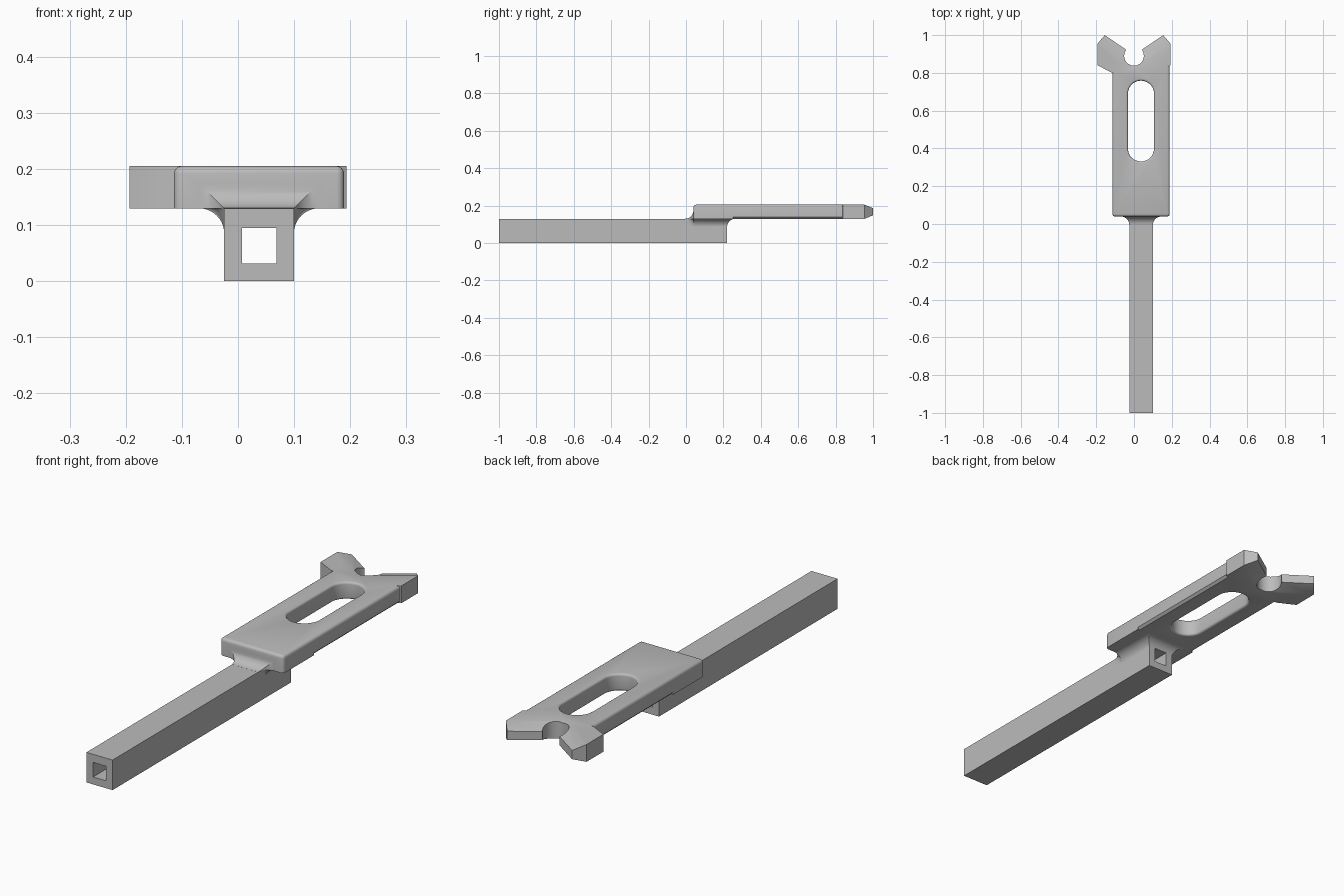
import bpy, bmesh, math

if "Cube" in bpy.data.objects:
    bpy.data.objects.remove(bpy.data.objects["Cube"])

GREY = bpy.data.materials.new("plain grey")
GREY.diffuse_color = (0.5, 0.5, 0.5, 1)
GREY.use_nodes = True
GREY.node_tree.nodes["Principled BSDF"].inputs["Base Color"].default_value = GREY.diffuse_color

X0, X1 = -0.025, 0.10      # tube sides
ZB, ZT = 0.13, 0.205       # plate underside and top
R = 0.045                  # fillet radius
STEPS = 10


def loft(name, rings):
    """Closed solid skinned through rings of equal point count."""
    bm = bmesh.new()
    vs = [[bm.verts.new(p) for p in ring] for ring in rings]
    n = len(rings[0])
    for a, b in zip(vs, vs[1:]):
        for i in range(n):
            j = (i + 1) % n
            bm.faces.new((a[i], a[j], b[j], b[i]))
    bm.faces.new(vs[0])
    bm.faces.new(vs[-1])
    bmesh.ops.recalc_face_normals(bm, faces=bm.faces)
    me = bpy.data.meshes.new(name)
    bm.to_mesh(me)
    bm.free()
    ob = bpy.data.objects.new(name, me)
    bpy.context.collection.objects.link(ob)
    return ob


def prism(name, outline, z0, z1):
    return loft(name, [[(x, y, z) for x, y in outline] for z in (z0, z1)])


def box(name, x0, x1, y0, y1, z0, z1):
    return prism(name, [(x0, y0), (x1, y0), (x1, y1), (x0, y1)], z0, z1)


def combine(target, other, op):
    mod = target.modifiers.new("bool", 'BOOLEAN')
    mod.object, mod.operation, mod.solver = other, op, 'MANIFOLD'
    bpy.context.view_layer.objects.active = target
    bpy.ops.object.modifier_apply(modifier=mod.name)
    bpy.data.objects.remove(other)


# plate with rounded top and corner edges
plate = box("slotted_fork_tool", -0.114, 0.189, 0.04, 0.87, ZB, ZT)
bm = bmesh.new()
bm.from_mesh(plate.data)
edges = [e for e in bm.edges if max(v.co.z for v in e.verts) > 0.2]
bmesh.ops.bevel(bm, geom=edges, offset=0.013, segments=4, profile=0.5, affect='EDGES')
bm.to_mesh(plate.data)
bm.free()

# relieved lower long edges
for x, s in ((-0.114, 1), (0.189, -1)):
    tri = [(x + s * 0.012, ZB - 0.002), (x - s * 0.002, ZB + 0.012), (x - s * 0.01, ZB - 0.01)]
    cut = loft("edge_cutter", [[(px, y, pz) for px, pz in tri] for y in (0.25, 0.95)])
    combine(plate, cut, 'DIFFERENCE')

# fork head block
half = [(0.115, 0.80), (0.193, 0.84), (0.193, 0.955), (0.155, 1.0)]
head = prism("head", half + [(-x, y) for x, y in reversed(half)], ZB, ZT)
combine(plate, head, 'UNION')

# square tube
tube = box("tube", X0, X1, -1.0, 0.22, 0, ZB)
combine(plate, tube, 'UNION')

# fillet under the plate, around the tube sides and back end
arc = []
for i in range(STEPS + 1):
    t = math.pi / 2 * i / STEPS
    arc.append((R * (1 - math.cos(t)) - 0.0005, ZB - R + R * math.sin(t)))
arc_up = arc + [(R, ZB + 0.02)]
low = loft("lower_fillet", [[(X0 - d, 0.042, z), (X1 + d, 0.042, z),
                             (X1 + d, 0.22 + d, z), (X0 - d, 0.22 + d, z)] for d, z in arc_up])
combine(plate, low, 'UNION')

# mitred fillet from the tube onto the plate front
rings = []
for i in range(STEPS + 2):
    t = math.pi / 2 * min(i, STEPS) / STEPS
    g = R * (1 - math.cos(t)) + 0.0002
    y = 0.04 - R + R * math.sin(t)
    if i > STEPS:
        g, y = R * 0.95, 0.06
    side = [(d * g / R, z) for d, z in arc] + [(g, ZB + g)]
    rings.append([(X0 - d, y, z) for d, z in side] + [(X1 + d, y, z) for d, z in reversed(side)])
combine(plate, loft("front_fillet", rings), 'UNION')

# square bore through the tube
combine(plate, box("bore", 0.007, 0.069, -1.1, 0.4, 0.032, 0.095), 'DIFFERENCE')


# long slot with rounded rims
def stadium(r, z):
    pts = []
    for cy, a0 in ((0.69, 0), (0.40, math.pi)):
        for i in range(17):
            a = a0 + math.pi * i / 16
            pts.append((0.037 + r * math.cos(a), cy + r * math.sin(a), z))
    return pts


r, f = 0.069, 0.010
rim = [(r + f * (1 - math.cos(math.pi / 8 * k)), f * (1 - math.sin(math.pi / 8 * k))) for k in range(5)]
slot = [stadium(r + f, ZB - 0.01)]
slot += [stadium(q, ZB + h) for q, h in reversed(rim)]
slot += [stadium(q, ZT - h) for q, h in rim] + [stadium(r + f, ZT + 0.01)]
combine(plate, loft("slot_cutter", slot), 'DIFFERENCE')

# V mouth and round notch
k = 0.68
mouth = [(0, 1.0 - 0.155 * k), (0.3, 1.0 + 0.145 * k), (0.3, 1.3), (-0.3, 1.3), (-0.3, 1.0 + 0.145 * k)]
combine(plate, prism("mouth", mouth, 0, 0.4), 'DIFFERENCE')
notch = [(0.052 * math.cos(math.tau * i / 40), 0.89 + 0.052 * math.sin(math.tau * i / 40)) for i in range(40)]
combine(plate, prism("notch", notch, 0, 0.4), 'DIFFERENCE')

# sloped faces along the V, above and below, on both prongs
ya = 0.955 - 0.193 * k
drop = (1.2 - ya) / math.hypot(1, k) * 0.018 / 0.057
for s in (1, -1):
    for zs, up in ((ZT, 1), (ZB, -1)):
        tri = [(0, ya, zs), (s * 0.3, ya + 0.3 * k, zs), (0, 1.2, zs - up * drop)]
        wedge = loft("wedge", [tri, [(x, y, zs + up * 0.1) for x, y, z in tri]])
        combine(plate, wedge, 'DIFFERENCE')

# finish
plate.data.materials.clear()
plate.data.materials.append(GREY)
bpy.ops.object.select_all(action='DESELECT')
plate.select_set(True)
bpy.context.view_layer.objects.active = plate
bpy.ops.object.shade_smooth_by_angle(angle=math.radians(28))
